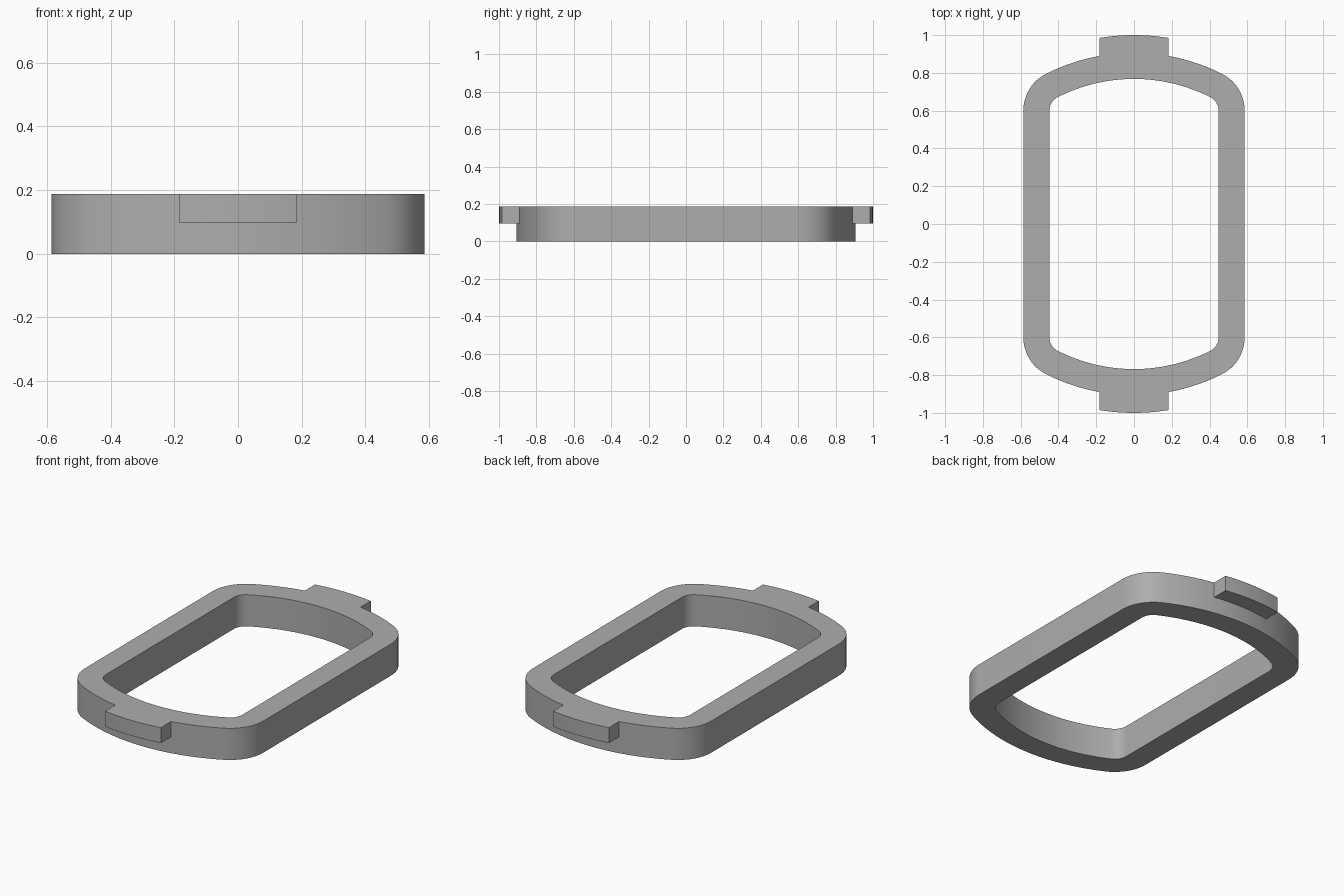
import bpy, bmesh, math

cube = bpy.data.objects.get("Cube")
if cube:
    bpy.data.objects.remove(cube, do_unlink=True)

HEIGHT, TAB_BOTTOM, TAB_HALF = 0.188, 0.097, 0.183
CORNER_X, CORNER_Y = 0.368, 0.60      # centre of each rounded corner
ARC_Y = -0.125                        # centre of the bowed end's arc
OUTER, INNER, TAB_RADIUS = 0.218, 0.08, 1.125
REACH = math.hypot(CORNER_X, CORNER_Y - ARC_Y)
BLEND = math.atan2(CORNER_X, CORNER_Y - ARC_Y)   # angle where corner meets arc
TAB_ANGLE = math.asin(TAB_HALF / (REACH + OUTER))


def steps(a, b, n):
    return [a + (b - a) * i / n for i in range(n)]


def outline(offset):
    """Closed outline: rounded corners blending into bowed ends."""
    quarter = [(CORNER_X + offset * math.sin(a), CORNER_Y + offset * math.cos(a))
               for a in steps(math.pi / 2, BLEND, 12)]
    radius = REACH + offset
    angles = steps(BLEND, TAB_ANGLE, 8) + steps(TAB_ANGLE, 0, 6)
    quarter += [(radius * math.sin(a), ARC_Y + radius * math.cos(a)) for a in angles]
    half = quarter + [(0, ARC_Y + radius)] + [(-x, y) for x, y in reversed(quarter)]
    return half + [(-x, -y) for x, y in half]


# Ring: quad strips around the section, with a level at the tab underside
bm = bmesh.new()
section = [(INNER, 0), (OUTER, 0), (OUTER, TAB_BOTTOM), (OUTER, HEIGHT), (INNER, HEIGHT)]
loops = [[bm.verts.new((x, y, z)) for x, y in outline(d)] for d, z in section]
count = len(loops[0])
tab_faces = []
for k, loop in enumerate(loops):
    above = loops[(k + 1) % len(loops)]
    for i in range(count):
        j = (i + 1) % count
        face = bm.faces.new((loop[i], loop[j], above[j], above[i]))
        centre = face.calc_center_median()
        if k == 2 and abs(centre.x) < TAB_HALF and abs(centre.y) > CORNER_Y:
            tab_faces.append(face)

# Tabs: pull the upper middle of each bowed end straight outward
new = bmesh.ops.extrude_face_region(bm, geom=tab_faces)["geom"]
bmesh.ops.delete(bm, geom=[f for f in tab_faces if f.is_valid], context="FACES_ONLY")
for v in new:
    if isinstance(v, bmesh.types.BMVert):
        v.co.y = math.copysign(ARC_Y + math.sqrt(TAB_RADIUS ** 2 - v.co.x ** 2), v.co.y)
bmesh.ops.recalc_face_normals(bm, faces=bm.faces)

mesh = bpy.data.meshes.new("tabbed_ring")
bm.to_mesh(mesh)
bm.free()
ring = bpy.data.objects.new("tabbed_ring", mesh)
bpy.context.collection.objects.link(ring)

# Plain grey material
grey = bpy.data.materials.new("plain_grey")
grey.use_nodes = True
colour = (0.42, 0.42, 0.42, 1)
grey.diffuse_color = colour
grey.node_tree.nodes["Principled BSDF"].inputs["Base Color"].default_value = colour
mesh.materials.append(grey)

bpy.ops.object.select_all(action="DESELECT")
ring.select_set(True)
bpy.context.view_layer.objects.active = ring
bpy.ops.object.shade_smooth_by_angle(angle=math.radians(30))
